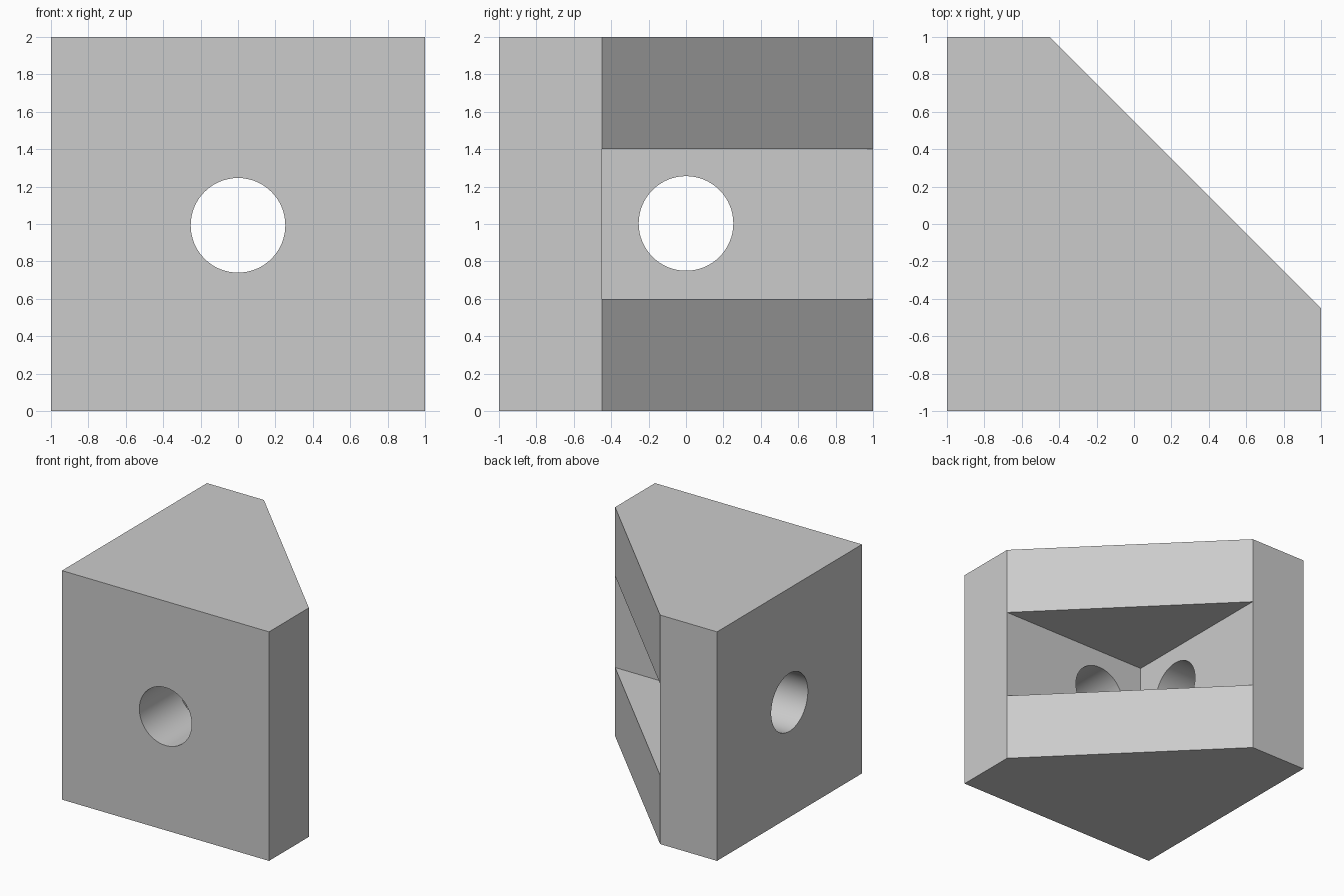
import bpy, bmesh
from math import pi
from mathutils import Matrix

cube = bpy.data.objects.get("Cube")
if cube:
    bpy.data.objects.remove(cube, do_unlink=True)

WALL = -0.45   # inner face of both walls
RADIUS = 0.253

grey = bpy.data.materials.new("light_grey")
grey.use_nodes = True
COLOUR = (0.6, 0.6, 0.6, 1)
grey.diffuse_color = COLOUR
grey.node_tree.nodes["Principled BSDF"].inputs["Base Color"].default_value = COLOUR


def add_object(name, bm):
    bmesh.ops.recalc_face_normals(bm, faces=bm.faces)
    mesh = bpy.data.meshes.new(name)
    bm.to_mesh(mesh)
    bm.free()
    mesh.materials.append(grey)
    obj = bpy.data.objects.new(name, mesh)
    bpy.context.collection.objects.link(obj)
    return obj


def prism(name, outline, low, high):
    """Upright prism over an outline in x and y."""
    bm = bmesh.new()
    face = bm.faces.new([bm.verts.new((x, y, low)) for x, y in outline])
    top = bmesh.ops.extrude_face_region(bm, geom=[face])["geom"]
    verts = [v for v in top if isinstance(v, bmesh.types.BMVert)]
    bmesh.ops.translate(bm, verts=verts, vec=(0, 0, high - low))
    return add_object(name, bm)


def drill(name, centre, axis):
    """Round cutter lying along a horizontal axis."""
    bm = bmesh.new()
    matrix = Matrix.Translation(centre) @ Matrix.Rotation(pi / 2, 4, axis)
    bmesh.ops.create_cone(bm, cap_ends=True, segments=64, radius1=RADIUS,
                          radius2=RADIUS, depth=0.9, matrix=matrix)
    return add_object(name, bm)


# Corner bracket with its back corner cut off at a slant
bracket = prism("corner_bracket",
                [(-1, -1), (1, -1), (1, WALL), (WALL, 1), (-1, 1)], 0, 2)

# Slot between the upper and lower webs, and one bolt hole in each wall
cutters = [
    prism("slot_cutter", [(WALL, WALL), (2, WALL), (2, 2), (WALL, 2)], 0.6, 1.4),
    drill("front_hole_cutter", (0, -0.8, 0.993), 'X'),
    drill("side_hole_cutter", (-0.8, 0, 1.003), 'Y'),
]
for cutter in cutters:
    cutter.hide_render = True
    cutter.hide_viewport = True
    cut = bracket.modifiers.new(cutter.name, 'BOOLEAN')
    cut.operation = 'DIFFERENCE'
    cut.solver = 'EXACT'
    cut.object = cutter

# Bake the cuts, then smooth only the hole walls
bpy.context.view_layer.update()
graph = bpy.context.evaluated_depsgraph_get()
bracket.data = bpy.data.meshes.new_from_object(bracket.evaluated_get(graph))
bracket.modifiers.clear()
for cutter in cutters:
    bpy.data.objects.remove(cutter, do_unlink=True)

bpy.ops.object.select_all(action='DESELECT')
bracket.select_set(True)
bpy.context.view_layer.objects.active = bracket
bpy.ops.object.shade_smooth_by_angle(angle=pi / 6)
